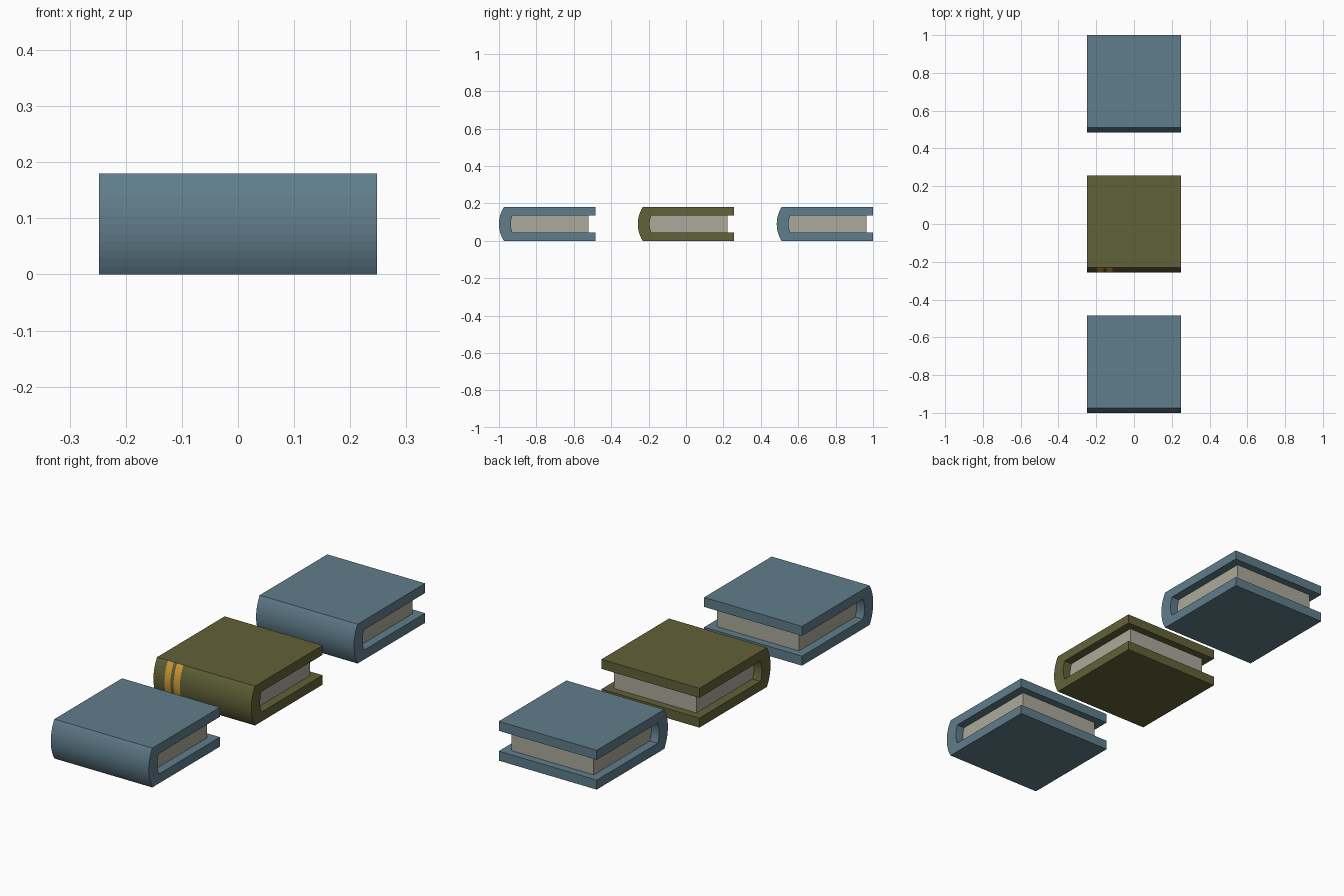
import bpy, bmesh, math

if "Cube" in bpy.data.objects:
    bpy.data.objects.remove(bpy.data.objects["Cube"])

def mat(name, col):
    m = bpy.data.materials.new(name)
    m.diffuse_color = (*col, 1)
    m.use_nodes = True
    m.node_tree.nodes["Principled BSDF"].inputs["Base Color"].default_value = m.diffuse_color
    return m

BLUE = mat("slate_blue", (0.117, 0.205, 0.258))
OLIVE = mat("olive", (0.120, 0.122, 0.040))
PAPER = mat("paper", (0.41, 0.40, 0.325))
GOLD = mat("gold", (0.66, 0.34, 0.035))

HALF_X, HEIGHT, DEPTH = 0.248, 0.18, 0.515
BOARD, MID, SEG = 0.0435, 0.09, 12
STRIPES = ((-0.192, -0.162), (-0.146, -0.114))

def arc(front, sag, half):
    """Circular arc bulging to -y, from top to bottom, as (y, z) points."""
    r = (half * half + sag * sag) / (2 * sag)
    a = math.asin(half / r)
    return [(front + r - r * math.cos(t), MID + r * math.sin(t))
            for t in (a - 2 * a * i / SEG for i in range(SEG + 1))]

OUTER = arc(0.0, 0.026, MID)
INNER = arc(0.063, 0.010, MID - BOARD)

def finish(name, bm, mats, y0):
    bmesh.ops.recalc_face_normals(bm, faces=bm.faces)
    me = bpy.data.meshes.new(name)
    bm.to_mesh(me)
    bm.free()
    for m in mats:
        me.materials.append(m)
    ob = bpy.data.objects.new(name, me)
    ob.location.y = y0
    bpy.context.collection.objects.link(ob)

def cover(name, y0, colour, striped):
    # U-shaped cross-section as matching outer and inner outlines
    outer = [(DEPTH, HEIGHT)] + OUTER + [(DEPTH, 0)]
    inner = [(DEPTH, HEIGHT - BOARD)] + INNER + [(DEPTH, BOARD)]
    cuts = [x for s in STRIPES for x in s] if striped else []
    xs = [-HALF_X] + cuts + [HALF_X]
    bm = bmesh.new()
    rows = [[[bm.verts.new((x, y, z)) for y, z in loop] for loop in (outer, inner)] for x in xs]
    n = len(outer)
    for k, (a, b) in enumerate(zip(rows, rows[1:])):
        for side in (0, 1):
            for i in range(n - 1):
                f = bm.faces.new((a[side][i], a[side][i + 1], b[side][i + 1], b[side][i]))
                # gold bands run only over the outside of the spine
                if side == 0 and k % 2 == 1 and 0 < i < n - 2:
                    f.material_index = 1
        for i in (0, n - 1):  # fore-edges of the boards
            bm.faces.new((a[0][i], b[0][i], b[1][i], a[1][i]))
    for r in (rows[0], rows[-1]):  # head and tail
        for i in range(n - 1):
            bm.faces.new((r[0][i], r[0][i + 1], r[1][i + 1], r[1][i]))
    finish(name, bm, (colour, GOLD) if striped else (colour,), y0)

def pages(name, y0):
    loop = [(DEPTH - 0.035, HEIGHT - BOARD)] + INNER + [(DEPTH - 0.035, BOARD)]
    bm = bmesh.new()
    face = bm.faces.new([bm.verts.new((-0.208, y, z)) for y, z in loop])
    ext = bmesh.ops.extrude_face_region(bm, geom=[face], use_keep_orig=True)["geom"]
    bmesh.ops.translate(bm, vec=(0.416, 0, 0),
                        verts=[v for v in ext if isinstance(v, bmesh.types.BMVert)])
    finish(name, bm, (PAPER,), y0)

# Three books in a row, the middle one olive with gold bands
for label, y0, colour, striped in (("front", -1.0, BLUE, False),
                                   ("middle", -DEPTH / 2, OLIVE, True),
                                   ("back", 1.0 - DEPTH, BLUE, False)):
    cover(label + "_book_cover", y0, colour, striped)
    pages(label + "_book_pages", y0)
